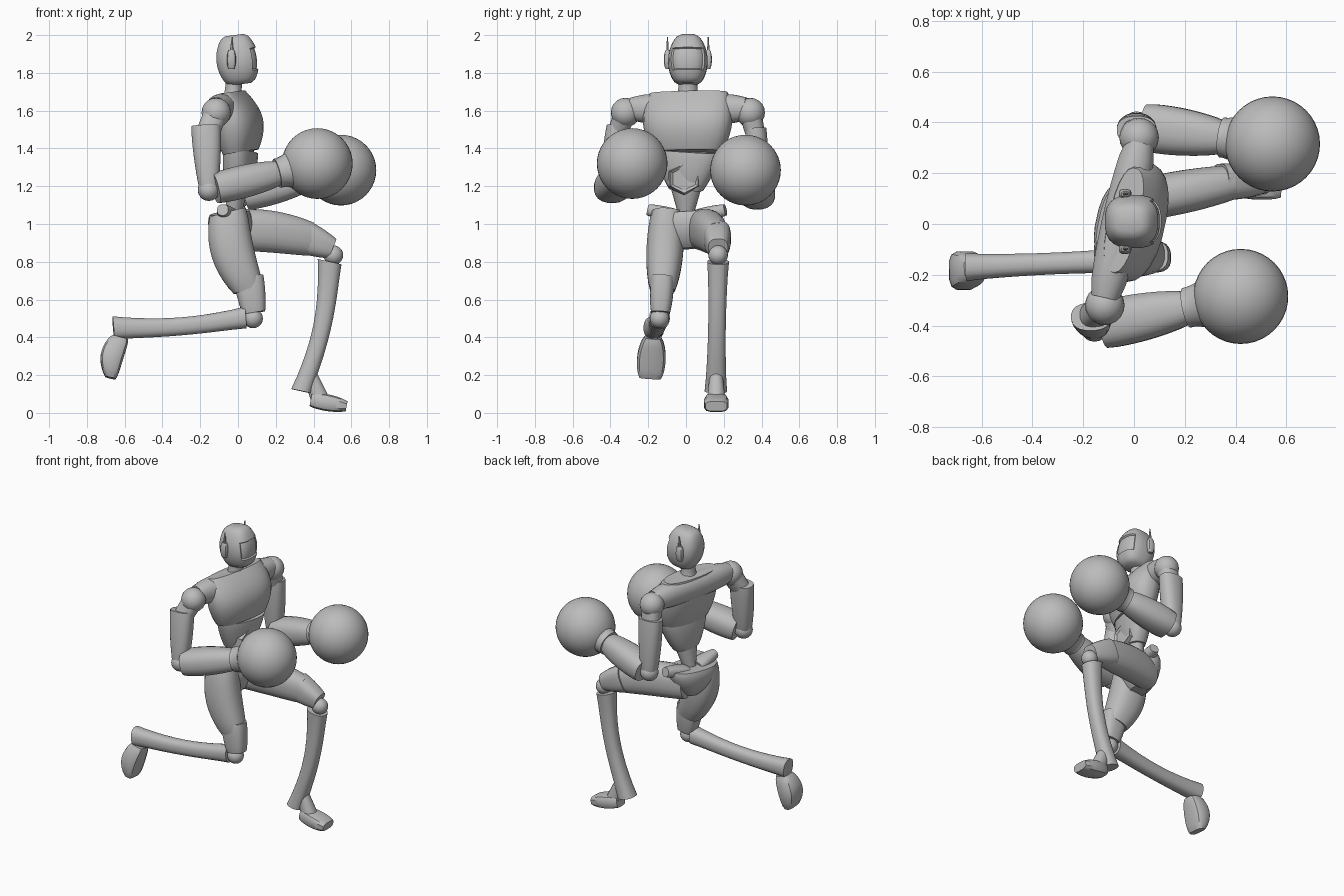
import bpy, bmesh, math
from mathutils import Vector

cube = bpy.data.objects.get("Cube")
if cube:
    bpy.data.objects.remove(cube, do_unlink=True)

grey = bpy.data.materials.new("plain grey")
grey.use_nodes = True
colour = (.5, .5, .5, 1)
grey.diffuse_color = colour
grey.node_tree.nodes["Principled BSDF"].inputs["Base Color"].default_value = colour

ACROSS = Vector((0, 1, 0))
TWISTED = Vector((.22, .97, 0))   # side axis of the turned upper body
FORWARD = Vector((1, 0, 0))
UPWARD = Vector((0, 0, 1))


def finish(name, bm, angle=35):
    bmesh.ops.recalc_face_normals(bm, faces=bm.faces)
    mesh = bpy.data.meshes.new(name)
    bm.to_mesh(mesh)
    bm.free()
    part = bpy.data.objects.new(name, mesh)
    bpy.context.collection.objects.link(part)
    mesh.materials.append(grey)
    bpy.ops.object.select_all(action='DESELECT')
    part.select_set(True)
    bpy.context.view_layer.objects.active = part
    bpy.ops.object.shade_smooth_by_angle(angle=math.radians(angle))


def soft(value, power):
    return math.copysign(abs(value) ** (2 / power), value)


def limb(name, start, end, start_size, end_size, bulge=0, bow=0, fullness=.7,
         side=ACROSS, power=2.4, sides=20, rings=10, edit=None):
    """Tapered tube; sizes are (half depth, half width), swollen and bowed midway."""
    start, end = Vector(start), Vector(end)
    start_size, end_size = Vector(start_size), Vector(end_size)
    along = (end - start).normalized()
    width_axis = (side - along * side.dot(along)).normalized()
    depth_axis = width_axis.cross(along)
    bm = bmesh.new()
    loops = []
    for i in range(rings + 1):
        t = i / rings
        wave = max(0, math.sin(math.pi * t))
        centre = start.lerp(end, t) + depth_axis * bow * wave
        swell = bulge * wave ** fullness
        depth, width = (s + swell for s in start_size.lerp(end_size, t))
        loop = []
        for k in range(sides):
            angle = math.tau * (k + .5) / sides
            loop.append(bm.verts.new(centre
                        + depth_axis * depth * soft(math.cos(angle), power)
                        + width_axis * width * soft(math.sin(angle), power)))
        loops.append(loop)
    for low, high in zip(loops, loops[1:]):
        for k in range(sides):
            n = (k + 1) % sides
            bm.faces.new((low[k], low[n], high[n], high[k]))
    bm.faces.new(loops[0])
    bm.faces.new(loops[-1])
    if edit:
        bmesh.ops.recalc_face_normals(bm, faces=bm.faces)
        edit(bm)
    finish(name, bm)


def ball(name, centre, radius, segments=20):
    bm = bmesh.new()
    bmesh.ops.create_uvsphere(bm, u_segments=segments, v_segments=segments // 2,
                              radius=radius)
    bmesh.ops.translate(bm, verts=bm.verts, vec=centre)
    finish(name, bm, angle=60)


# Head with a sunken visor
def sink_visor(bm):
    faces = [f for f in bm.faces if f.normal.x > .5
             and 1.82 < f.calc_center_median().z < 1.93]
    bmesh.ops.inset_region(bm, faces=faces, thickness=.004, depth=-.01)


limb("head", (.015, .01, 1.74), (-.02, .01, 2), (.055, .05), (.05, .04), bulge=.06,
     fullness=.55, power=2.7, sides=24, rings=20, edit=sink_visor)
limb("neck", (-.03, .01, 1.63), (-.02, .01, 1.78), (.065, .075), (.05, .055),
     bulge=-.012, power=2)

# Ear pads with upright fins
for tag, sign in (("left", 1), ("right", -1)):
    y = .01 + sign * .108
    limb(tag + "_ear_pad", (-.035, y, 1.82), (-.035, y, 1.92), (.015, .01), (.015, .01),
         bulge=.01, power=3, sides=12)
    limb(tag + "_ear_fin", (-.035, y, 1.9), (-.03, y, 1.99), (.012, .008), (.003, .003),
         sides=8, rings=1)

# Torso
limb("chest", (.015, .01, 1.38), (-.04, .015, 1.695), (.085, .185), (.06, .21),
     bulge=.042, bow=.018, fullness=.9, side=TWISTED, sides=24)
yoke = Vector((-.045, .015, 1.61))
limb("shoulder_yoke", yoke - TWISTED * .315, yoke + TWISTED * .315, (.055, .06), (.055, .06),
     bulge=.026, fullness=.5, side=UPWARD, power=2.2)
limb("abdomen", (.015, .01, 1.385), (0, 0, 1.18), (.08, .18), (.06, .09),
     bulge=.01, side=TWISTED, sides=24)
limb("waist", (0, 0, 1.2), (-.03, 0, 1.03), (.055, .085), (.04, .035),
     side=TWISTED, power=2)

# Six-sided buckle with a stepped centre
bm = bmesh.new()
bmesh.ops.create_cone(bm, cap_ends=True, segments=6, radius1=.1, radius2=.085, depth=.06)
front = [f for f in bm.faces if f.normal.z > .9]
bmesh.ops.inset_region(bm, faces=front, thickness=.016, depth=-.01)
for v in bm.verts:
    v.co = Vector((v.co.z + .06, v.co.x - .01, v.co.y * .9 + 1.24))
finish("belt_buckle", bm)

# Pelvis with two raised hip crests
limb("pelvis", (-.03, .01, .87), (-.045, 0, 1.06), (.05, .05), (.095, .18),
     bulge=.033, side=TWISTED, sides=24)
for tag, sign in (("left", 1), ("right", -1)):
    middle = Vector((-.035, .005, 1.04))
    limb(tag + "_hip_crest", middle + TWISTED * sign * .05,
         middle + TWISTED * sign * .21 + UPWARD * .035,
         (.035, .06), (.03, .03), bulge=.005, side=FORWARD)


# Arms: shoulder, sleeve, elbow, forearm and round glove
def arm(tag, shoulder, sleeve, elbow, glove):
    shoulder, sleeve, elbow, glove = map(Vector, (shoulder, sleeve, elbow, glove))
    rear, cuff = elbow.lerp(glove, .06), elbow.lerp(glove, .63)
    ball(tag + "_shoulder", shoulder, .078)
    limb(tag + "_shoulder_link", shoulder, sleeve.lerp(elbow, .15), (.065, .06), (.06, .05))
    limb(tag + "_upper_arm", sleeve, elbow, (.078, .055), (.048, .048), bulge=.008)
    ball(tag + "_elbow", elbow, .058)
    limb(tag + "_forearm", rear, cuff, (.08, .092), (.066, .066), bulge=.014)
    limb(tag + "_glove_cuff", cuff, cuff.lerp(glove, .5), (.08, .08), (.12, .12),
         bulge=-.01, power=2)
    ball(tag + "_glove", glove, .187, segments=40)


arm("right", shoulder=(-.115, -.32, 1.59), sleeve=(-.17, -.365, 1.52),
    elbow=(-.155, -.405, 1.18), glove=(.42, -.285, 1.32))
arm("left", shoulder=(.02, .34, 1.59), sleeve=(.01, .37, 1.51),
    elbow=(.01, .385, 1.145), glove=(.545, .315, 1.285))

# Right leg, trailing with the knee down
limb("right_thigh", (-.055, -.1, 1.06), (.055, -.125, .65), (.1, .08), (.08, .066),
     bulge=.025, bow=.028)
limb("right_knee_sleeve", (.055, -.125, .72), (.085, -.135, .53), (.08, .062), (.06, .05),
     bulge=.006, power=2.8)
ball("right_knee", (.08, -.14, .5), .052)
limb("right_shin", (.04, -.14, .505), (-.66, -.17, .45), (.058, .055), (.062, .055),
     bulge=-.012, bow=-.02)
limb("right_foot", (-.625, -.175, .4), (-.675, -.19, .185), (.045, .045), (.028, .058),
     bulge=.025, bow=.018, power=3.5, sides=12)

# Left leg, planted in front
limb("left_thigh", (-.05, .08, .97), (.39, .165, .92), (.105, .075), (.088, .066),
     bulge=.015, bow=-.015)
limb("left_knee_sleeve", (.34, .165, .935), (.5, .17, .87), (.09, .072), (.055, .052),
     bulge=.006, power=2.8)
ball("left_knee", (.505, .17, .835), .052)
limb("left_shin", (.485, .17, .8), (.335, .158, .115), (.065, .058), (.055, .06),
     bulge=-.012, bow=-.035)
limb("left_ankle", (.38, .16, .2), (.44, .16, .06), (.04, .035), (.05, .05), sides=12)
limb("left_foot", (.385, .16, .07), (.575, .16, .035), (.035, .045), (.027, .057),
     bulge=.014, power=3.5, sides=12)
